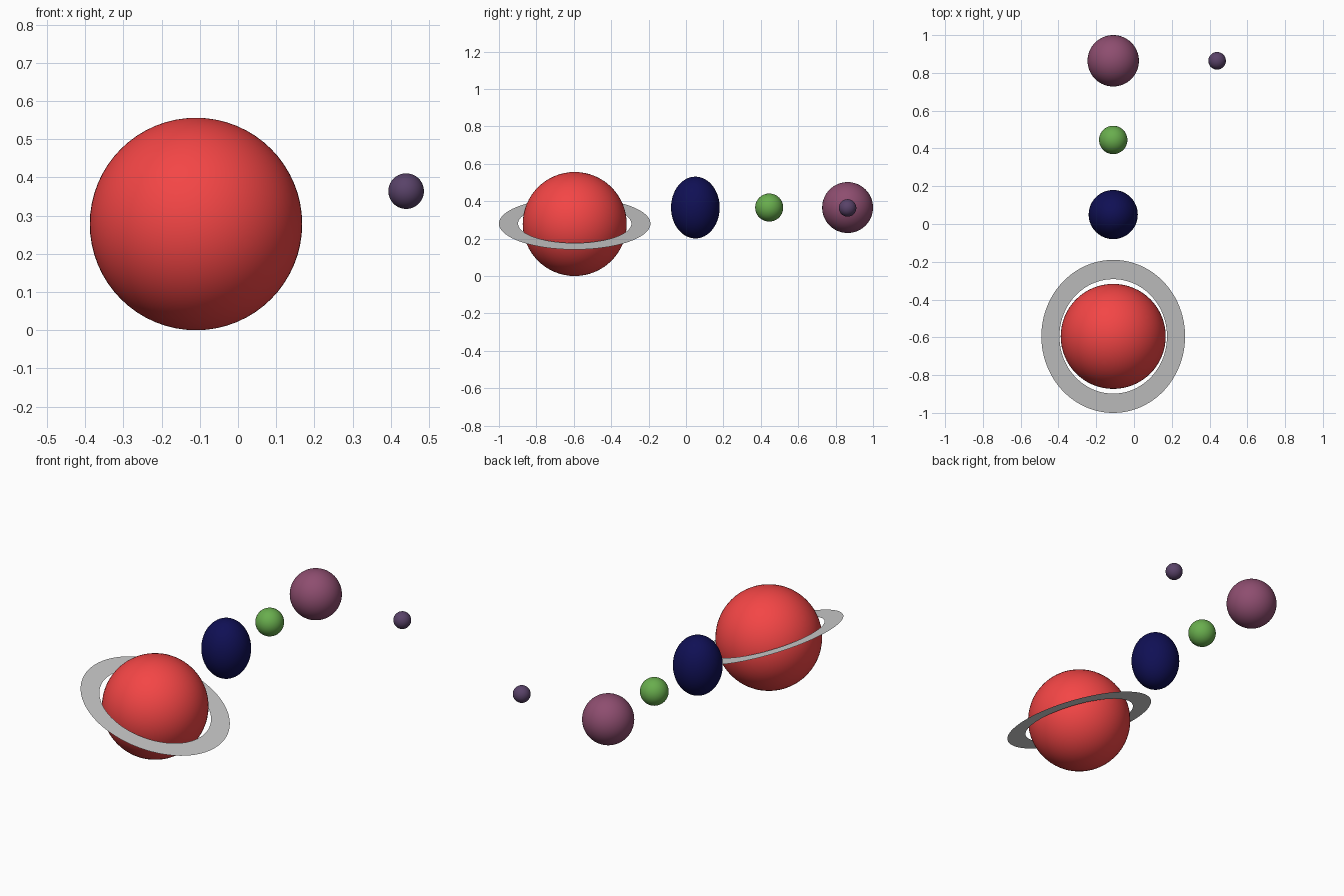
import bpy, bmesh, math

if "Cube" in bpy.data.objects:
    bpy.data.objects.remove(bpy.data.objects["Cube"])

X = -0.11  # shared x position of the row of planets


def paint(obj, name, rgb):
    mat = bpy.data.materials.new(name)
    mat.diffuse_color = (*rgb, 1)
    mat.use_nodes = True
    mat.node_tree.nodes["Principled BSDF"].inputs["Base Color"].default_value = mat.diffuse_color
    obj.data.materials.append(mat)


def globe(name, loc, radius, rgb, stretch=1.0):
    bpy.ops.mesh.primitive_uv_sphere_add(segments=64, ring_count=32, radius=radius, location=loc)
    obj = bpy.context.object
    obj.name = name
    obj.scale.z = stretch
    bpy.ops.object.shade_smooth()
    paint(obj, name + "_color", rgb)
    return obj


def flat_ring(name, loc, inner, outer, tilt, sides=96):
    bm = bmesh.new()
    loops = []
    for r in (inner, outer):
        loops.append([bm.verts.new((r * math.cos(2 * math.pi * i / sides),
                                    r * math.sin(2 * math.pi * i / sides), 0))
                      for i in range(sides)])
    a, b = loops
    for i in range(sides):
        j = (i + 1) % sides
        bm.faces.new((a[i], b[i], b[j], a[j]))
    mesh = bpy.data.meshes.new(name)
    bm.to_mesh(mesh)
    bm.free()
    obj = bpy.data.objects.new(name, mesh)
    bpy.context.collection.objects.link(obj)
    obj.location = loc
    obj.rotation_euler.y = tilt
    return obj


# Large ringed planet
globe("ringed_planet", (X, -0.595, 0.278), 0.278, (0.9, 0.06, 0.06))

# Paper-thin tilted ring, lower on the +x side
flat_ring("planet_ring", (X, -0.595, 0.28), 0.303, 0.405, math.radians(20))

# Row of smaller planets
globe("oval_planet", (X, 0.05, 0.366), 0.13, (0.005, 0.005, 0.09), stretch=1.27)
globe("green_planet", (X, 0.445, 0.366), 0.075, (0.14, 0.42, 0.075))
globe("purple_planet", (X, 0.864, 0.366), 0.136, (0.27, 0.075, 0.16))

# Moon beside the last planet
globe("moon", (0.44, 0.864, 0.364), 0.0465, (0.10, 0.055, 0.14))
